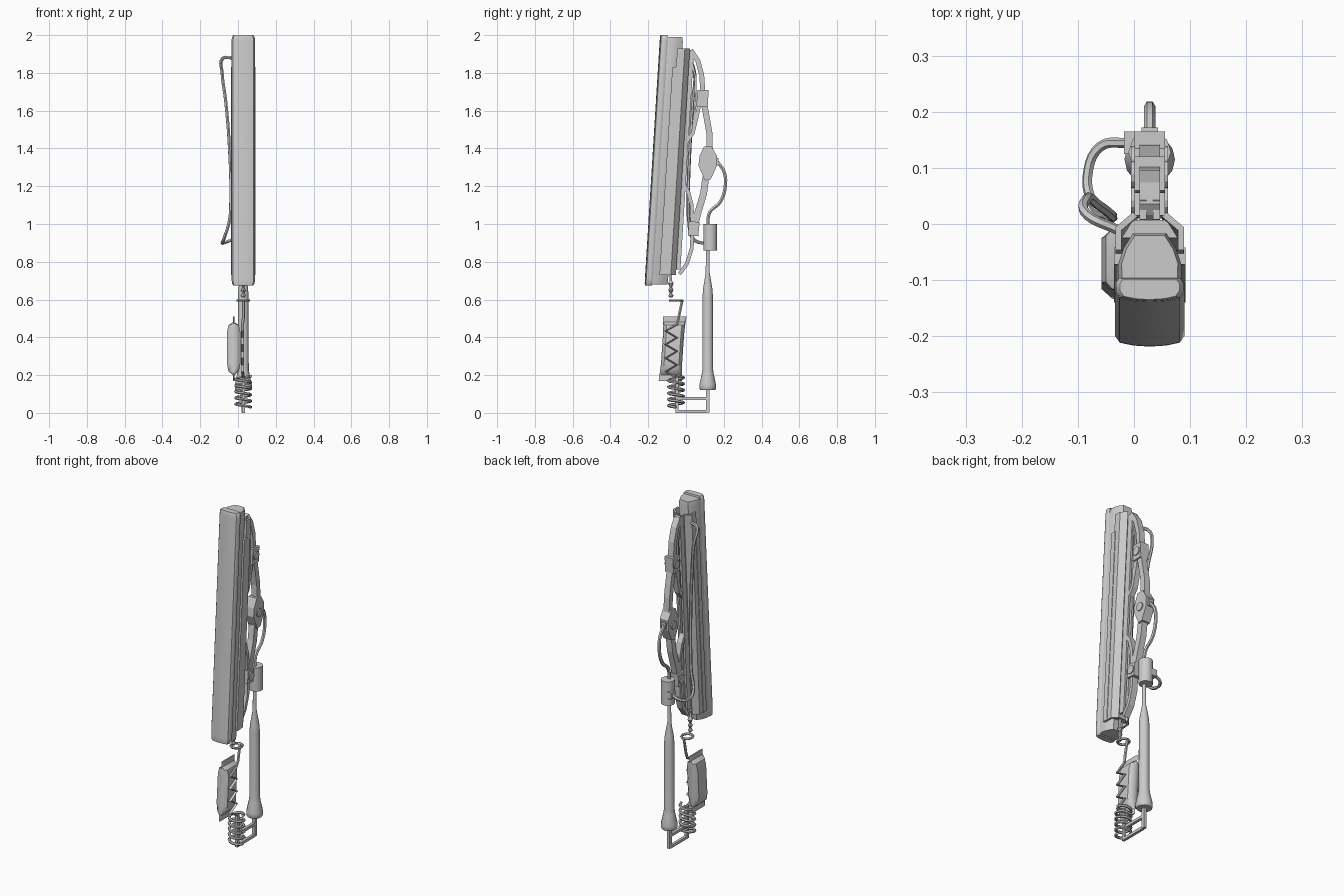
import bpy, bmesh, math
from mathutils import Vector

if "Cube" in bpy.data.objects:
    bpy.data.objects.remove(bpy.data.objects["Cube"])

CX = 0.028  # centre line of the tool in x

grey = bpy.data.materials.new("light_grey")
grey.diffuse_color = (0.6, 0.6, 0.6, 1)
grey.use_nodes = True
grey.node_tree.nodes["Principled BSDF"].inputs["Base Color"].default_value = grey.diffuse_color


def lean(z):
    return 0.062 * (z - 1.3)


def finish(name, bm, smooth=None):
    bmesh.ops.recalc_face_normals(bm, faces=bm.faces)
    me = bpy.data.meshes.new(name)
    bm.to_mesh(me)
    bm.free()
    me.materials.append(grey)
    ob = bpy.data.objects.new(name, me)
    bpy.context.collection.objects.link(ob)
    if smooth:
        bpy.ops.object.select_all(action='DESELECT')
        ob.select_set(True)
        bpy.context.view_layer.objects.active = ob
        bpy.ops.object.shade_smooth_by_angle(angle=math.radians(smooth))
    return ob


def loft(name, rings, smooth=None):
    """Skin a list of equal-length rings and cap both ends."""
    bm = bmesh.new()
    vs = [[bm.verts.new(p) for p in r] for r in rings]
    n = len(vs[0])
    for a, b in zip(vs, vs[1:]):
        for i in range(n):
            bm.faces.new((a[i], a[(i + 1) % n], b[(i + 1) % n], b[i]))
    bm.faces.new(vs[0])
    bm.faces.new(vs[-1])
    return finish(name, bm, smooth)


def leaning(name, profile, levels, smooth=None):
    """Half profile (dx, y) mirrored in x, lofted up the leaning axis; levels are (z, scale)."""
    full = profile + [(-x, y) for x, y in reversed(profile) if x]
    cy = sum(p[1] for p in full) / len(full)
    return loft(name, [[(CX + x * s, cy + (y - cy) * s + lean(z), z) for x, y in full]
                       for z, s in levels], smooth)


def lathe(name, x, y, prof, n=14):
    return loft(name, [[(x + r * math.cos(2 * math.pi * i / n), y + r * math.sin(2 * math.pi * i / n), z)
                        for i in range(n)] for z, r in prof], 40)


def plate(name, outline, half):
    """Side outline in (y, z), extruded across x."""
    return loft(name, [[(CX + s, y, z) for y, z in outline] for s in (-half, half)])


def box(name, x0, x1, y0, y1, z0, z1):
    return loft(name, [[(x0, y0, z), (x1, y0, z), (x1, y1, z), (x0, y1, z)] for z in (z0, z1)])


def arm(name, pts, thick, half):
    """Flat bar following a (y, z) path."""
    left, right = [], []
    for i, p in enumerate(pts):
        a, b = Vector(pts[max(i - 1, 0)]), Vector(pts[min(i + 1, len(pts) - 1)])
        d = (b - a).normalized() * thick / 2
        left.append((p[0] - d.y, p[1] + d.x))
        right.append((p[0] + d.y, p[1] - d.x))
    return plate(name, left + right[::-1], half)


def tube(name, pts, r, curved=True):
    cu = bpy.data.curves.new(name, 'CURVE')
    cu.dimensions = '3D'
    cu.bevel_depth, cu.bevel_resolution, cu.resolution_u = r, 1, 5
    cu.use_fill_caps = True
    if curved:
        sp = cu.splines.new('BEZIER')
        sp.bezier_points.add(len(pts) - 1)
        for bp, p in zip(sp.bezier_points, pts):
            bp.co = p
            bp.handle_left_type = bp.handle_right_type = 'AUTO'
    else:
        sp = cu.splines.new('POLY')
        sp.points.add(len(pts) - 1)
        for q, p in zip(sp.points, pts):
            q.co = (*p, 1)
    tmp = bpy.data.objects.new(name + "_path", cu)
    bpy.context.collection.objects.link(tmp)
    bpy.context.view_layer.update()
    me = bpy.data.meshes.new_from_object(tmp.evaluated_get(bpy.context.evaluated_depsgraph_get()))
    bpy.data.objects.remove(tmp)
    bm = bmesh.new()
    bm.from_mesh(me)
    return finish(name, bm, 50)


# Front pad: rounded, slightly pointed front plate with a tapered core behind
ends = [(0.675, 0.85), (0.685, 0.97), (0.71, 1), (1.97, 1), (1.99, 0.97), (2.0, 0.85)]
leaning("front_pad", [(0, -0.181), (0.03, -0.179), (0.054, -0.174), (0.062, -0.163),
                      (0.062, -0.147), (0.056, -0.138)], ends, 40)
leaning("pad_core", [(0.056, -0.145), (0.057, -0.115), (0.047, -0.085), (0.03, -0.058)],
        [(0.68, 0.95), (0.69, 1), (1.965, 1), (1.99, 0.88)], 40)

# Channel holding the pad, with side lips and rear rails
leaning("channel", [(0.061, -0.085), (0.061, -0.045), (0.03, -0.018), (0.022, -0.026),
                    (0.05, -0.05), (0.05, -0.085)], [(0.73, 1), (1.93, 1)])
leaning("channel_floor", [(0.05, -0.062), (0.03, -0.03)], [(0.74, 1), (1.9, 1)])
for s in (-1, 1):
    loft("channel_lip", [[(CX + s * x, y + lean(z), z) for x, y in
                          ((0.05, -0.105), (0.064, -0.105), (0.064, -0.075), (0.05, -0.075))]
                         for z in (0.73, 1.83)])
    loft("rear_rail", [[(CX + s * x, y + lean(z), z) for x, y in
                        ((0.006, -0.03), (0.018, -0.03), (0.018, 0.004), (0.006, 0.004))]
                       for z in (0.76, 1.92)])

# Linked arms and levers
arm("upper_bow", [(0.025, 1.92), (0.062, 1.865), (0.083, 1.79), (0.09, 1.69)], 0.026, 0.018)
arm("upper_lever", [(0.07, 1.63), (0.055, 1.56), (0.035, 1.48), (0.005, 1.44)], 0.02, 0.016)
arm("inner_strut", [(0.03, 1.86), (0.05, 1.78), (0.052, 1.65), (0.035, 1.5)], 0.01, 0.014)
arm("main_arm_upper", [(0.095, 1.64), (0.11, 1.56), (0.124, 1.48), (0.126, 1.39)], 0.032, 0.018)
arm("main_arm_lower", [(0.105, 1.25), (0.093, 1.16), (0.066, 1.07), (0.045, 0.99)], 0.036, 0.018)
arm("lower_bow", [(0.035, 0.96), (0.03, 0.87), (0.005, 0.79), (-0.035, 0.735)], 0.02, 0.018)
arm("lower_lever", [(0.035, 0.99), (0.03, 1.1), (0.012, 1.17), (-0.015, 1.215)], 0.02, 0.016)

# Joint blocks, hub and their pins
plate("upper_joint", [(0.055, 1.62), (0.115, 1.62), (0.12, 1.71), (0.06, 1.71)], 0.027)
plate("lower_joint", [(0.01, 0.94), (0.065, 0.935), (0.072, 1.01), (0.015, 1.015)], 0.027)
plate("middle_hub", [(0.1, 1.23), (0.13, 1.235), (0.16, 1.3), (0.165, 1.36),
                     (0.135, 1.41), (0.095, 1.41), (0.072, 1.36), (0.066, 1.31)], 0.027)
plate("hub_socket", [(0.14, 1.31), (0.172, 1.31), (0.172, 1.35), (0.14, 1.35)], 0.015)
for y, z in ((0.088, 1.665), (0.115, 1.32), (0.042, 0.975)):
    plate("joint_pin", [(y + 0.024 * math.cos(a * math.pi / 6), z + 0.024 * math.sin(a * math.pi / 6))
                        for a in range(12)], 0.033)

# Grip housing, rod and handle
lathe("housing", CX, 0.128, [(0.86, 0.038), (1.0, 0.038)], 10)
box("housing_socket", -0.018, 0.02, 0.125, 0.165, 0.905, 0.945)
lathe("handle", CX, 0.115, [(0.12, 0.04), (0.13, 0.045), (0.15, 0.045), (0.21, 0.032), (0.23, 0.029),
                            (0.62, 0.028), (0.66, 0.025), (0.74, 0.011), (0.87, 0.01)])

# Hoses
tube("rear_hose", [(CX, 0.115, 0.99), (CX, 0.125, 1.06), (CX, 0.18, 1.115), (CX, 0.208, 1.2),
                   (CX, 0.2, 1.28), (CX, 0.165, 1.33)], 0.01)
tube("side_hose", [(-0.01, 0.145, 0.925), (-0.06, 0.138, 0.905), (-0.083, 0.085, 0.9), (-0.075, 0.04, 0.92),
                   (-0.045, 0.015, 1.02), (-0.038, 0.012, 1.15), (-0.045, 0.02, 1.4), (-0.065, 0.035, 1.65),
                   (-0.084, 0.045, 1.8), (-0.082, 0.015, 1.875), (-0.03, -0.01, 1.88)], 0.009)

# Short chain with ring below the channel
lathe("chain_link", CX, -0.08, [(0.61, 0.006), (0.62, 0.014), (0.635, 0.006), (0.65, 0.014), (0.665, 0.006),
                                (0.685, 0.015), (0.7, 0.006), (0.75, 0.008)], 8)
tube("chain_ring", [(CX + 0.03 * math.cos(a * math.pi / 6), -0.052 + 0.032 * math.sin(a * math.pi / 6), 0.595)
                    for a in range(13)], 0.007)

# Zigzag wire running into a coil spring
wire = [(CX, -0.02, 0.595), (CX, -0.04, 0.5)]
wire += [(0.024, -0.048 - 0.06 * (i % 2), 0.47 - 0.036 * i) for i in range(8)]
wire += [(CX, -0.055, 0.19)]
tube("zigzag_wire", wire, 0.008, False)
tube("coil_spring", [(CX + 0.04 * math.cos(i * math.pi / 6), -0.053 + 0.04 * math.sin(i * math.pi / 6),
                      0.195 - 0.165 * i / 60) for i in range(61)], 0.008, False)

# Sealed pouch with thin crimped ends
rings = []
for z, t, w in ((0.17, 0.004, 0.062), (0.2, 0.004, 0.06), (0.22, 0.027, 0.058), (0.26, 0.035, 0.056),
                (0.43, 0.035, 0.056), (0.465, 0.027, 0.058), (0.48, 0.004, 0.06), (0.51, 0.004, 0.062)):
    cy = -0.083 + 0.07 * (z - 0.17)
    rings.append([(-0.023 + t * a, cy + w * b, z) for a, b in
                  ((1, -0.7), (1, 0.7), (0.6, 0.92), (0, 1), (-0.6, 0.92), (-1, 0.7), (-1, -0.7),
                   (-0.6, -0.92), (0, -1), (0.6, -0.92))])
loft("pouch", rings, 40)

# Square wire bracket joining handle and spring
box("bracket_post", CX - 0.009, CX + 0.009, 0.105, 0.124, 0.003, 0.125)
box("bracket_top", CX - 0.008, CX + 0.008, -0.045, 0.11, 0.067, 0.083)
box("bracket_bottom", CX - 0.008, CX + 0.008, -0.055, 0.11, 0.0, 0.016)
box("bracket_stub", CX - 0.008, CX + 0.008, -0.055, -0.039, 0.01, 0.19)
